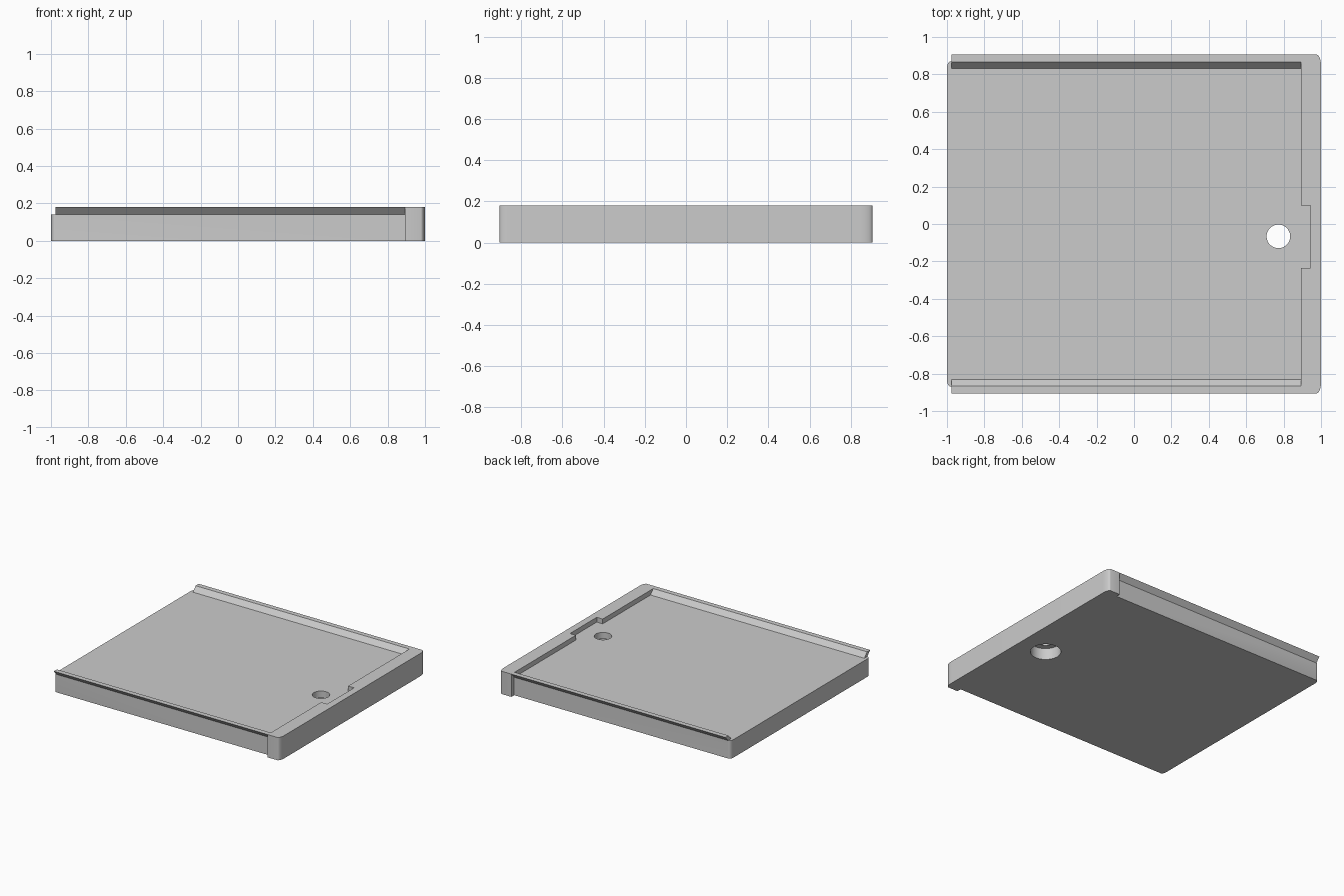
import bpy, bmesh, math

if "Cube" in bpy.data.objects:
    bpy.data.objects.remove(bpy.data.objects["Cube"])

grey = bpy.data.materials.new("light_grey")
grey.diffuse_color = (0.6, 0.6, 0.6, 1)
grey.use_nodes = True
grey.node_tree.nodes["Principled BSDF"].inputs["Base Color"].default_value = grey.diffuse_color


def prism(name, pts, vec):
    """Extrude a closed 3D outline along vec."""
    bm = bmesh.new()
    face = bm.faces.new([bm.verts.new(p) for p in pts])
    ext = bmesh.ops.extrude_face_region(bm, geom=[face], use_keep_orig=True)
    bmesh.ops.translate(bm, vec=vec,
                        verts=[g for g in ext["geom"] if isinstance(g, bmesh.types.BMVert)])
    bmesh.ops.recalc_face_normals(bm, faces=bm.faces)
    me = bpy.data.meshes.new(name)
    bm.to_mesh(me)
    bm.free()
    me.materials.append(grey)
    ob = bpy.data.objects.new(name, me)
    bpy.context.collection.objects.link(ob)
    return ob


def combine(ob, other, op):
    """Apply a boolean and remove the operand."""
    m = ob.modifiers.new(op, 'BOOLEAN')
    m.operation, m.object, m.solver = op, other, 'EXACT'
    bpy.context.view_layer.objects.active = ob
    bpy.ops.object.modifier_apply(modifier=m.name)
    bpy.data.objects.remove(other)


def corner(x, y, rx, ry, n=6):
    """Quarter ellipse from the x side to the y side of a corner (signed radii)."""
    return [(x - rx + rx * math.cos(a), y - ry + ry * math.sin(a))
            for a in (i * math.pi / 2 / n for i in range(n + 1))]


def circle(x, y, r, z, n=48):
    return [(x + r * math.cos(2 * math.pi * i / n), y + r * math.sin(2 * math.pi * i / n), z)
            for i in range(n)]


FLOOR, TOP, INNER = 0.142, 0.18, 0.893

# base plate with rounded left corners and a tab under the finger notch
left = corner(-1, 0.87, -0.022, 0.035)
base = [(x, y, 0) for x, y in
        [(INNER, -0.235), (0.945, -0.235), (0.945, 0.10), (INNER, 0.10), (INNER, 0.87)]
        + left[::-1] + [(x, -y) for x, y in left] + [(INNER, -0.87)]]
tray = prism("sliding_tray", base, (0, 0, FLOOR))

# end stop with finger notch and rounded right corners
right = corner(1, 0.905, 0.022, 0.06)
stop = [(x, y, 0) for x, y in
        [(INNER, -0.905)] + [(x, -y) for x, y in right[::-1]] + right
        + [(INNER, 0.905), (INNER, 0.10), (0.945, 0.10), (0.945, -0.235), (INNER, -0.235)]]
combine(tray, prism("end_stop", stop, (0, 0, TOP)), 'UNION')

# outward-leaning side rails
for s in (-1, 1):
    rail = [(-0.977, s * y, z) for y, z in
            [(0.832, FLOOR), (0.866, TOP), (0.905, TOP), (0.87, FLOOR)]]
    combine(tray, prism("side_rail", rail, (INNER + 0.977, 0, 0)), 'UNION')

# through hole with a wider counterbore underneath
combine(tray, prism("hole", circle(0.772, -0.066, 0.063, -0.1), (0, 0, 0.5)), 'DIFFERENCE')
combine(tray, prism("counterbore", circle(0.772, -0.066, 0.11, -0.1), (0, 0, 0.19)), 'DIFFERENCE')

tray.select_set(True)
bpy.context.view_layer.objects.active = tray
bpy.ops.object.shade_smooth_by_angle(angle=math.radians(30))
